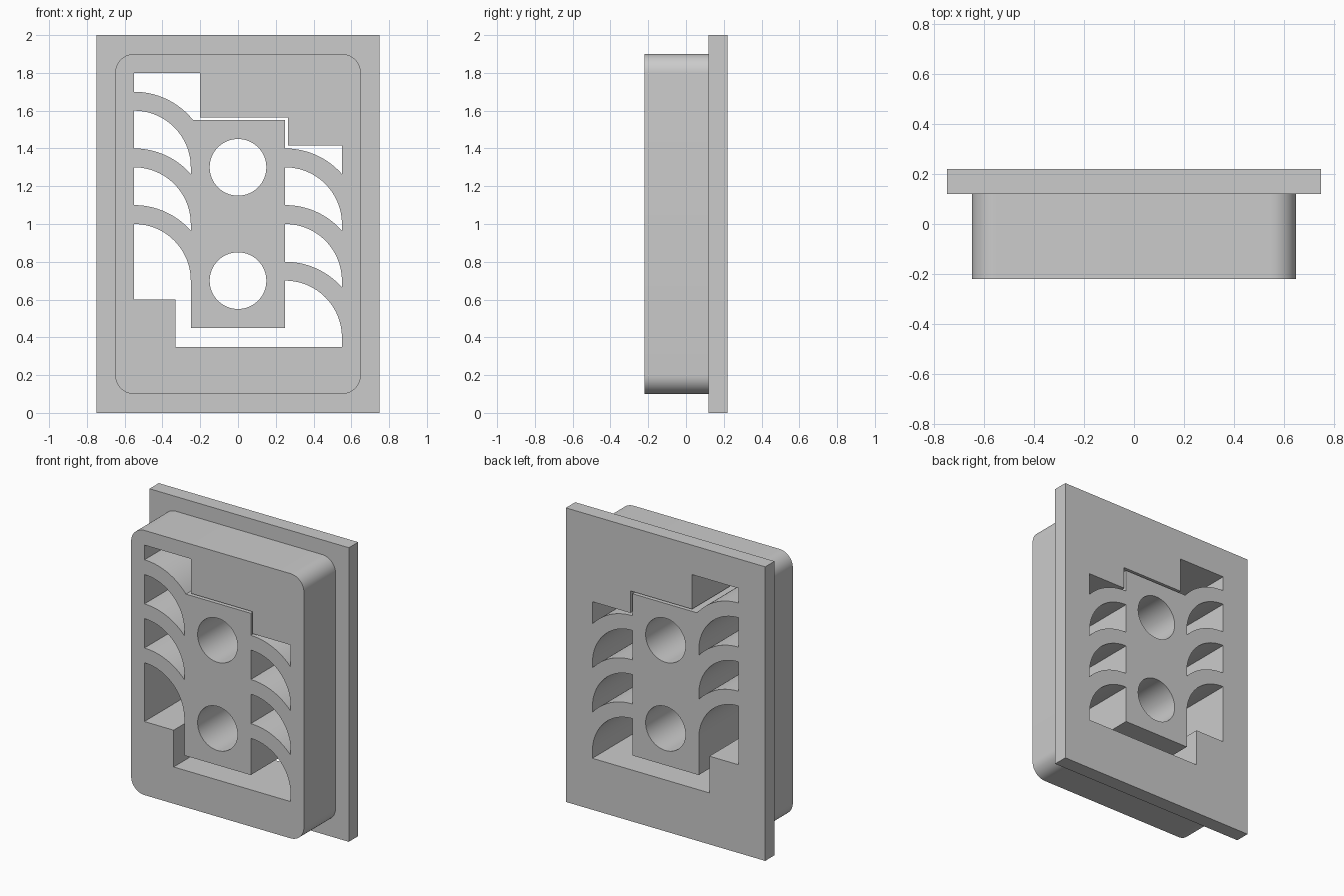
import bpy
import bmesh
from math import sin, cos, pi, radians, asin, acos

cube = bpy.data.objects.get("Cube")
if cube:
    bpy.data.objects.remove(cube, do_unlink=True)

GREY = (0.6, 0.6, 0.6, 1.0)
mat = bpy.data.materials.new("light grey")
mat.use_nodes = True
mat.diffuse_color = GREY
mat.node_tree.nodes["Principled BSDF"].inputs["Base Color"].default_value = GREY

FRONT, STEP, BACK = -0.22, 0.12, 0.22
INNER, OUTER = 0.3, 0.4          # radii of the curved ribs
LEFT_X, RIGHT_X = -0.55, 0.25    # centres of the rib arcs


def arc(cx, cz, r, a0, a1, n=24):
    """Points along an arc in the xz plane."""
    angles = [a0 + (a1 - a0) * i / n for i in range(n + 1)]
    return [(cx + r * cos(a), cz + r * sin(a)) for a in angles]


def prisms(name, outlines, y0, y1):
    """Extrude xz outlines from y0 to y1 into one object."""
    bm = bmesh.new()
    for outline in outlines:
        face = bm.faces.new([bm.verts.new((x, y0, z)) for x, z in outline])
        ext = bmesh.ops.extrude_face_region(bm, geom=[face], use_keep_orig=True)
        moved = [v for v in ext["geom"] if isinstance(v, bmesh.types.BMVert)]
        bmesh.ops.translate(bm, verts=moved, vec=(0, y1 - y0, 0))
    bmesh.ops.recalc_face_normals(bm, faces=bm.faces)
    mesh = bpy.data.meshes.new(name)
    bm.to_mesh(mesh)
    bm.free()
    mesh.materials.append(mat)
    obj = bpy.data.objects.new(name, mesh)
    bpy.context.collection.objects.link(obj)
    return obj


def combine(target, tool, operation):
    """Apply a boolean and discard the tool object."""
    tool.hide_render = True
    bpy.context.view_layer.objects.active = target
    mod = target.modifiers.new("combine", "BOOLEAN")
    mod.operation, mod.solver, mod.object = operation, "EXACT", tool
    bpy.ops.object.modifier_apply(modifier=mod.name)
    bpy.data.objects.remove(tool, do_unlink=True)


def rib_window(cx, cz):
    """Opening between one rib and the next rib below."""
    upper = arc(cx, cz, INNER, pi / 2, 0)
    lower = arc(cx, cz - INNER, OUTER, acos(INNER / OUTER), pi / 2)
    return upper + lower


# Back flange and rounded block
flange = prisms("flanged_block", [[(-0.75, 0), (0.75, 0), (0.75, 2), (-0.75, 2)]], STEP, BACK)
rounded = []
for i, (cx, cz) in enumerate([(0.55, 1.8), (-0.55, 1.8), (-0.55, 0.2), (0.55, 0.2)]):
    rounded += arc(cx, cz, 0.1, i * pi / 2, (i + 1) * pi / 2, 12)
block = prisms("rounded_block", [rounded], FRONT, STEP + 0.05)
combine(flange, block, "UNION")

# Stepped opening above the centre panel
top_opening = [(-0.55, 1.8), (-0.2, 1.8), (-0.2, 1.565), (0.265, 1.565), (0.265, 1.415), (0.55, 1.415)]
top_opening += arc(RIGHT_X, 1.0, OUTER, acos(INNER / OUTER), pi / 2)
top_opening += [(0.25, 1.55)]
top_opening += arc(LEFT_X, 1.3, OUTER, asin(0.25 / OUTER), pi / 2)

# Stepped opening below the centre panel
bottom_opening = arc(LEFT_X, 0.7, INNER, pi / 2, 0) + [(-0.25, 0.45), (0.25, 0.45)]
bottom_opening += arc(RIGHT_X, 0.4, INNER, pi / 2, 0)
bottom_opening += [(0.55, 0.35), (-0.33, 0.35), (-0.33, 0.6), (-0.55, 0.6)]

# Rib windows on both sides and two round holes
openings = [top_opening, bottom_opening]
openings += [rib_window(LEFT_X, z) for z in (1.3, 1.0)]
openings += [rib_window(RIGHT_X, z) for z in (1.0, 0.7)]
openings += [arc(0, z, 0.15, 0, 2 * pi, 64)[:-1] for z in (1.3, 0.7)]
combine(flange, prisms("openings", openings, FRONT - 0.1, BACK + 0.1), "DIFFERENCE")

# Smooth the curved walls, keep the edges sharp
bpy.ops.object.select_all(action="DESELECT")
flange.select_set(True)
bpy.context.view_layer.objects.active = flange
bpy.ops.object.shade_smooth_by_angle(angle=radians(30))
